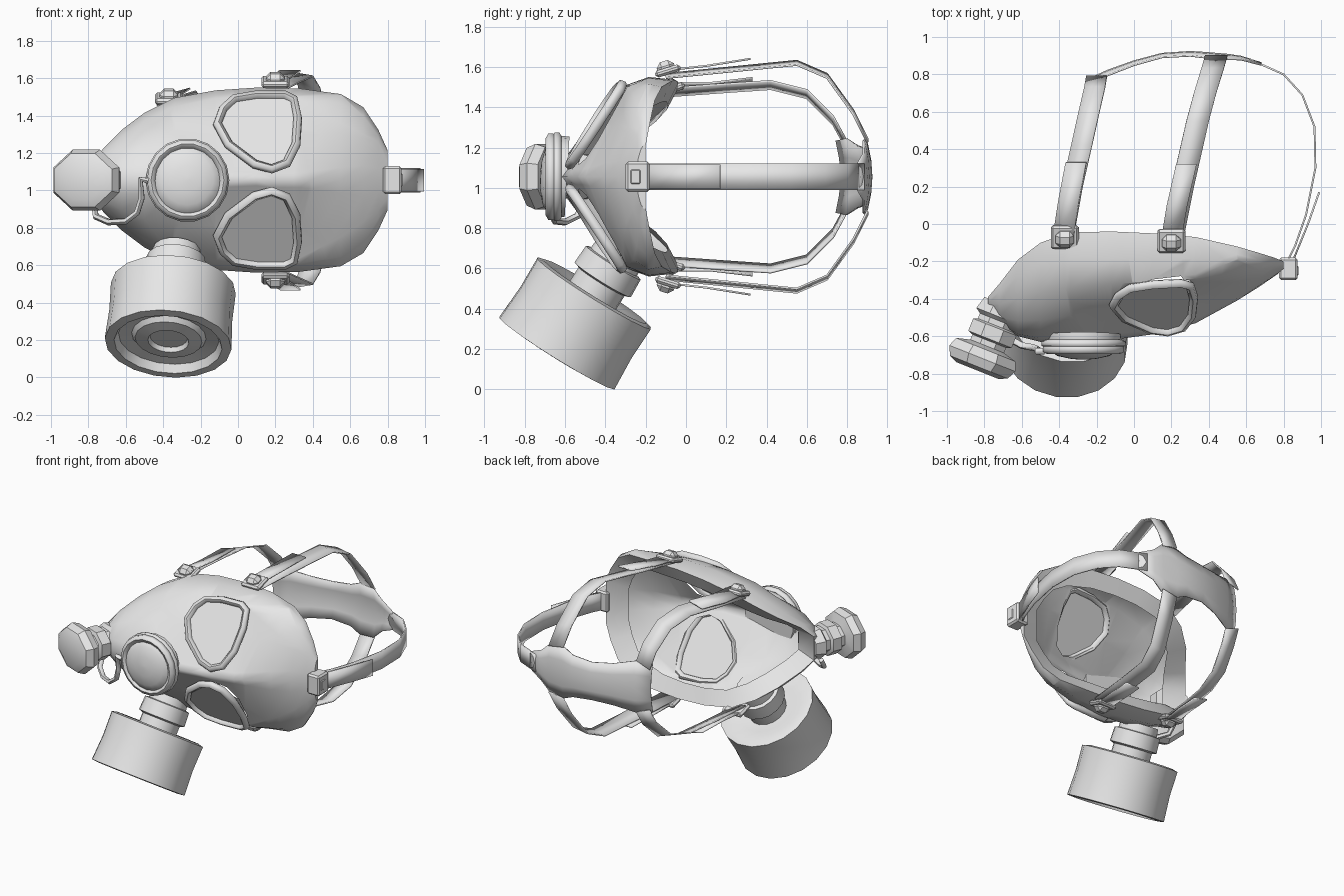
import bpy, bmesh, math
from mathutils import Vector, Matrix

cube = bpy.data.objects.get("Cube")
if cube:
    bpy.data.objects.remove(cube, do_unlink=True)

MID = 1.055  # height of the mirror plane

rubber = bpy.data.materials.new("plain_grey")
rubber.use_nodes = True
GREY = (0.8, 0.8, 0.8, 1)
rubber.diffuse_color = GREY
for node in rubber.node_tree.nodes:
    if node.type == 'BSDF_PRINCIPLED':
        node.inputs["Base Color"].default_value = GREY


def add_mesh(name, me, angle=40):
    bm = bmesh.new()
    bm.from_mesh(me)
    bmesh.ops.recalc_face_normals(bm, faces=bm.faces)
    bm.to_mesh(me)
    bm.free()
    me.materials.clear()
    me.materials.append(rubber)
    me.shade_smooth()
    me.set_sharp_from_angle(angle=math.radians(angle))
    ob = bpy.data.objects.new(name, me)
    bpy.context.scene.collection.objects.link(ob)
    return ob


def build(name, verts, faces, angle=40):
    me = bpy.data.meshes.new(name)
    me.from_pydata([tuple(v) for v in verts], [], faces)
    return add_mesh(name, me, angle)


def grid(name, rows, angle=50, thick=0.0):
    n = len(rows[0])
    verts = [p for r in rows for p in r]
    faces = [(i * n + j, i * n + j + 1, (i + 1) * n + j + 1, (i + 1) * n + j)
             for i in range(len(rows) - 1) for j in range(n - 1)]
    ob = build(name, verts, faces, angle)
    if thick:
        mod = ob.modifiers.new("thickness", 'SOLIDIFY')
        mod.thickness = thick
        mod.offset = 0
    return ob


def revolve(name, profile, centre, axis, sides=16, squash=1.0, angle=35):
    rot = Vector(axis).to_track_quat('Z', 'Y').to_matrix()
    verts, faces = [], []
    for r, h in profile:
        for k in range(sides):
            a = math.tau * (k + 0.5) / sides
            verts.append(Vector(centre) + rot @ Vector((r * math.cos(a), r * math.sin(a) * squash, h)))
    for i in range(len(profile) - 1):
        for k in range(sides):
            a, b = i * sides + k, i * sides + (k + 1) % sides
            faces.append((a, b, b + sides, a + sides))
    faces.append(tuple(range(sides)))
    faces.append(tuple(range(len(verts) - sides, len(verts))))
    return build(name, verts, faces, angle)


def tube(name, points, radius, cyclic=False):
    cu = bpy.data.curves.new(name, 'CURVE')
    cu.dimensions = '3D'
    cu.bevel_depth = radius
    cu.bevel_resolution = 1
    cu.use_fill_caps = True
    sp = cu.splines.new('POLY')
    sp.points.add(len(points) - 1)
    for p, q in zip(sp.points, points):
        p.co = (*q, 1)
    sp.use_cyclic_u = cyclic
    tmp = bpy.data.objects.new(name + "_path", cu)
    me = bpy.data.meshes.new_from_object(tmp)
    bpy.data.objects.remove(tmp)
    return add_mesh(name, me, 60)


def box(name, centre, size, tilt=0.0, bevel=0.012):
    bm = bmesh.new()
    bmesh.ops.create_cube(bm, size=1)
    bmesh.ops.scale(bm, vec=size, verts=bm.verts)
    bmesh.ops.bevel(bm, geom=bm.edges[:], offset=bevel, segments=1, affect='EDGES')
    bmesh.ops.transform(bm, matrix=Matrix.Translation(centre) @ Matrix.Rotation(tilt, 4, 'X'), verts=bm.verts)
    me = bpy.data.meshes.new(name)
    bm.to_mesh(me)
    bm.free()
    return add_mesh(name, me, 30)


def strap(name, path, width):
    w = Vector(width) / 2
    return grid(name, [[Vector(p) - w, Vector(p) + w] for p in path], 60, 0.01)


def cut_opening(ob, ring):
    """Cut a convex outline, seen along y, out of the front of a surface."""
    bm = bmesh.new()
    bm.from_mesh(ob.data)
    mid = sum(ring, Vector()) / len(ring)
    inside = [f for f in bm.faces if f.calc_center_median().y < -0.15]
    for a, b in zip(ring, ring[1:] + ring[:1]):
        normal = (b - a).cross(Vector((0, 1, 0))).normalized()
        if normal.dot(mid - a) < 0:
            normal.negate()
        geom = {g for f in inside for g in (f, *f.edges, *f.verts)}
        cut = bmesh.ops.bisect_plane(bm, geom=list(geom), dist=1e-5, plane_co=a, plane_no=normal)
        inside = [f for f in cut["geom"] if isinstance(f, bmesh.types.BMFace)
                  and normal.dot(f.calc_center_median() - a) > 0]
    bmesh.ops.delete(bm, geom=inside, context='FACES')
    bm.to_mesh(ob.data)
    bm.free()


# Face shell: stations from chin to forehead (x, ridge y, rim y, half width, flat cheek amount)
STATIONS = [
    (-0.78, -0.46, -0.39, 0.09, 0), (-0.72, -0.54, -0.32, 0.17, 0),
    (-0.62, -0.60, -0.19, 0.27, 0), (-0.50, -0.63, -0.10, 0.36, 0.2),
    (-0.34, -0.64, -0.045, 0.44, 0.6), (-0.12, -0.62, -0.04, 0.48, 1),
    (0.10, -0.59, -0.05, 0.495, 1), (0.33, -0.53, -0.07, 0.49, 1),
    (0.55, -0.41, -0.12, 0.46, 0.6), (0.67, -0.335, -0.155, 0.39, 0.3),
    (0.75, -0.28, -0.18, 0.27, 0.1), (0.80, -0.245, -0.20, 0.16, 0)]
ROUND = [(1, 0), (0.97, 0.25), (0.8, 0.6), (0.5, 0.87), (0.2, 1), (0, 0.97)]
FLAT = [(1, 0), (0.95, 0.08), (0.71, 0.51), (0.48, 0.91), (0.25, 1), (0, 0.97)]

rows = []
for x, front, rim, half, flat in STATIONS:
    side = []
    for a, b in zip(ROUND, FLAT):
        d, w = Vector(a).lerp(Vector(b), flat)
        side.append((rim + (front - rim) * d, half * w))
    rows.append([Vector((x, y, MID - w)) for y, w in reversed(side)] +
                [Vector((x, y, MID + w)) for y, w in side[1:]])
shell = grid("face_shell", rows, 85)
build("chin_cap", rows[0], [tuple(range(len(rows[0])))])
build("forehead_edge", rows[-1], [tuple(range(len(rows[-1])))])

# Inner seal: a lip running round the whole rim
outer = [r[0] for r in rows] + [r[-1] for r in reversed(rows)]
inner = [Vector((0.02 + (p.x - 0.02) * 0.8, p.y - 0.05, MID + (p.z - MID) * 0.78)) for p in outer]
seal = [[a, b] for a, b in zip(outer, inner)]
grid("inner_seal", seal + seal[:1])

# Eye pieces: outline in x and height above the mirror plane
EYE = [(-0.11, 0.30), (-0.08, 0.38), (-0.02, 0.435), (0.10, 0.455), (0.25, 0.455), (0.30, 0.43),
       (0.32, 0.33), (0.31, 0.19), (0.26, 0.09), (0.18, 0.06), (0.09, 0.085), (-0.05, 0.19)]
for s, tag in ((1, "upper"), (-1, "lower")):
    ring = [Vector((x, -0.62 + 0.65 * w + 0.05 * (x - 0.1), MID + s * w)) for x, w in EYE]
    cut_opening(shell, ring)
    tube(tag + "_eye_frame", ring, 0.025, True)
    build(tag + "_eye_lens", ring, [tuple(range(len(ring)))])

    # Side straps with loose tails and buckles
    def pt(x, y, w):
        return (x, y, MID + s * w)
    strap(tag + "_cheek_strap", [pt(-0.38, -0.08, 0.42), pt(-0.33, 0.2, 0.44), pt(-0.28, 0.42, 0.455),
                                 pt(-0.24, 0.6, 0.41), pt(-0.21, 0.73, 0.28), pt(-0.2, 0.79, 0.17)],
          (0.11, 0, s * 0.04))
    strap(tag + "_temple_strap", [pt(0.2, -0.1, 0.5), pt(0.26, 0.2, 0.53), pt(0.34, 0.55, 0.565),
                                  pt(0.38, 0.7, 0.5), pt(0.42, 0.83, 0.32), pt(0.44, 0.9, 0.18)],
          (0.12, 0, -s * 0.02))
    strap(tag + "_cheek_tail", [pt(-0.38, -0.08, 0.45), pt(-0.35, 0.12, 0.45), pt(-0.31, 0.33, 0.475)],
          (0.11, 0, s * 0.03))
    strap(tag + "_temple_tail", [pt(0.2, -0.08, 0.53), pt(0.23, 0.1, 0.55), pt(0.28, 0.32, 0.585)],
          (0.11, 0, 0))
    for part, x, y, w in (("cheek", -0.37, -0.07, 0.435), ("temple", 0.2, -0.09, 0.525)):
        box(f"{tag}_{part}_buckle", pt(x, y, w), (0.15, 0.13, 0.035), s * 0.3)
        box(f"{tag}_{part}_buckle_tongue", pt(x, y - 0.01, w + 0.015), (0.1, 0.09, 0.07), s * 0.3, 0.025)

# Forehead strap, its tail and buckle
strap("forehead_strap", [(0.8, -0.24, MID), (0.86, -0.12, MID), (0.92, 0.05, MID), (0.97, 0.3, MID),
                         (0.965, 0.52, MID), (0.9, 0.69, MID), (0.8, 0.8, MID), (0.62, 0.88, MID)], (0, 0, 0.13))
strap("forehead_tail", [(0.84, -0.22, MID), (0.93, 0, MID), (0.99, 0.17, MID)], (0, 0, 0.12))
box("forehead_buckle", (0.825, -0.24, MID), (0.1, 0.12, 0.15))
box("forehead_buckle_tongue", (0.845, -0.25, MID), (0.07, 0.08, 0.1), 0, 0.02)

# Back pad joining all straps
PAD = [(-0.25, 0.77, 0.18), (-0.14, 0.82, 0.19), (0, 0.87, 0.155), (0.15, 0.91, 0.14), (0.3, 0.92, 0.155),
       (0.38, 0.915, 0.19), (0.5, 0.905, 0.18), (0.57, 0.895, 0.115), (0.68, 0.86, 0.065)]
grid("back_pad", [[Vector((x, y - 0.025 * t * t * h / 0.19, MID + t * h)) for t in (-1, -0.5, 0, 0.5, 1)]
                  for x, y, h in PAD], 60, 0.01)

# Speech valve on the nose
NOSE = (-0.27, -0.59, MID)
revolve("speech_valve_dome", [(0.2, 0), (0.2, 0.06), (0.18, 0.09), (0.14, 0.115), (0.07, 0.13), (0.01, 0.135)],
        NOSE, (0, -1, 0.06), 18, angle=50)
for name, r, y, thick in (("speech_valve_ring", 0.195, -0.67, 0.026), ("speech_valve_base", 0.205, -0.64, 0.022)):
    tube(name, [(NOSE[0] + r * math.cos(k * math.tau / 18), y, MID + r * math.sin(k * math.tau / 18))
                for k in range(18)], thick, True)

# Exhale valve at the chin with its retaining cord
revolve("exhale_valve", [(0.12, -0.01), (0.14, 0.06), (0.11, 0.08), (0.11, 0.11), (0.135, 0.12), (0.135, 0.19),
                         (0.105, 0.2), (0.105, 0.23), (0.185, 0.25), (0.205, 0.3), (0.18, 0.35), (0.13, 0.37)],
        (-0.70, -0.44, MID), (-0.37, -0.93, 0), 8, 0.86)
tube("valve_cord", [(-0.48, -0.68, 1.05), (-0.52, -0.68, 1.06), (-0.515, -0.67, 0.96), (-0.54, -0.66, 0.88),
                    (-0.6, -0.65, 0.835), (-0.69, -0.6, 0.83), (-0.76, -0.54, 0.86), (-0.77, -0.49, 0.93)], 0.018)

# Filter canister with threaded neck and recessed inlet
TOP = (-0.345, -0.45, 0.485)
AXIS = (-0.08, -0.53, -0.85)
revolve("filter_neck", [(0.13, -0.23), (0.135, -0.175), (0.16, -0.17), (0.165, -0.07),
                        (0.135, -0.06), (0.135, 0.03)], TOP, AXIS)
revolve("filter_canister", [(0.14, 0.03), (0.2, 0.02), (0.3, 0), (0.335, 0.01), (0.33, 0.18), (0.34, 0.36),
                            (0.29, 0.365), (0.27, 0.32), (0.2, 0.31), (0.18, 0.335), (0.11, 0.345), (0.1, 0.32)],
        TOP, AXIS, 18)
